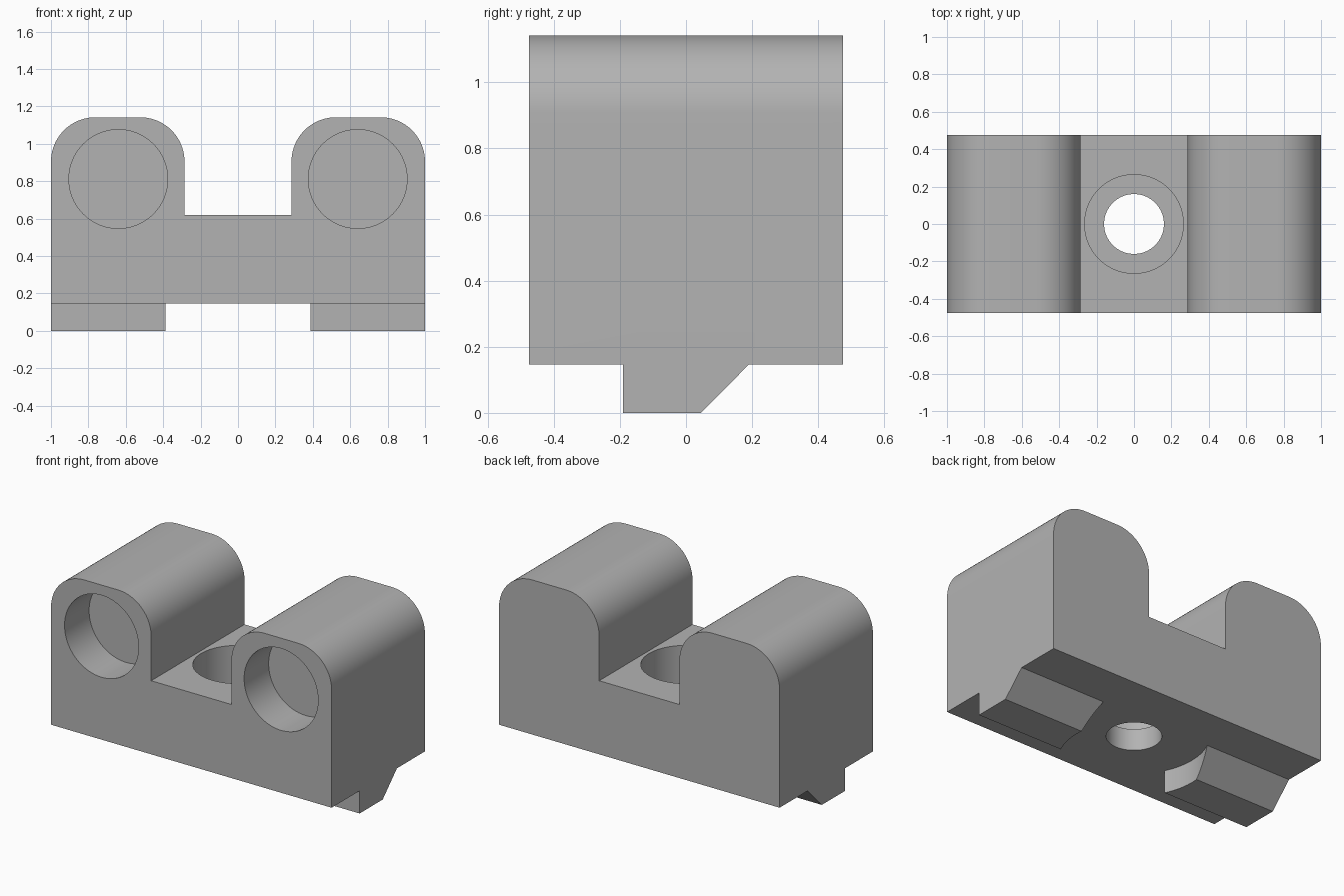
import bpy, math
from mathutils import Matrix, Vector

cube = bpy.data.objects.get("Cube")
if cube:
    bpy.data.objects.remove(cube, do_unlink=True)

WIDTH, DEPTH = 2.0, 0.95
BASE, FLOOR, TOP = 0.146, 0.62, 1.142
INNER, FILLET = 0.286, 0.237

grey = bpy.data.materials.new("plain grey")
grey.use_nodes = True
colour = (0.45, 0.45, 0.45, 1)
grey.diffuse_color = colour
grey.node_tree.nodes["Principled BSDF"].inputs["Base Color"].default_value = colour


def prism(name, profile, start, end, place):
    """Extrude a 2D profile; place(u, v, w) maps it into the model."""
    n = len(profile)
    verts = [place(u, v, w) for w in (start, end) for u, v in profile]
    faces = [tuple(range(n)), tuple(reversed(range(n, 2 * n)))]
    faces += [(i, i + n, (i + 1) % n + n, (i + 1) % n) for i in range(n)]
    mesh = bpy.data.meshes.new(name)
    mesh.from_pydata(verts, [], faces)
    obj = bpy.data.objects.new(name, mesh)
    bpy.context.collection.objects.link(obj)
    mesh.materials.append(grey)
    # Consistent outward normals for the booleans
    import bmesh
    bm = bmesh.new()
    bm.from_mesh(mesh)
    bmesh.ops.recalc_face_normals(bm, faces=bm.faces)
    bm.to_mesh(mesh)
    bm.free()
    return obj


def circle(cx, cy, r, n=96):
    return [(cx + r * math.cos(2 * math.pi * i / n),
             cy + r * math.sin(2 * math.pi * i / n)) for i in range(n)]


def arc(cx, cy, r, first, last, n=20):
    angles = [math.radians(first + (last - first) * i / n) for i in range(n + 1)]
    return [(cx + r * math.cos(a), cy + r * math.sin(a)) for a in angles]


def combine(target, tool, operation):
    mod = target.modifiers.new(operation.lower(), 'BOOLEAN')
    mod.operation, mod.solver, mod.object = operation, 'EXACT', tool
    bpy.context.view_layer.objects.active = target
    bpy.ops.object.modifier_apply(modifier=mod.name)
    bpy.data.objects.remove(tool, do_unlink=True)


def along_x(u, v, w):
    return (w, u, v)


def along_y(u, v, w):
    return (u, w, v)


def along_z(u, v, w):
    return (u, v, w)


# Body: U-shaped outline with rounded shoulders, mirrored left to right
half = [(WIDTH / 2, BASE)]
half += arc(WIDTH / 2 - FILLET, TOP - FILLET, FILLET, 0, 90)
half += arc(INNER + FILLET, TOP - FILLET, FILLET, 90, 180)
half += [(INNER, FLOOR)]
outline = half + [(-x, z) for x, z in reversed(half)]
body = prism("clamp_body", outline, -DEPTH / 2, DEPTH / 2, along_y)

# Feet: keyed rails, scooped by a round clearance around the bolt hole
foot_profile = [(-0.19, 0), (0.045, 0), (0.19, BASE), (0.19, 0.2), (-0.19, 0.2)]
for side in (-1, 1):
    foot = prism("foot", foot_profile, side * 0.3, side * WIDTH / 2, along_x)
    scoop = prism("scoop", circle(0, 0, 0.432), -0.1, 0.3, along_z)
    combine(foot, scoop, 'DIFFERENCE')
    combine(body, foot, 'UNION')

# Blind round pockets in the front
for side in (-1, 1):
    pocket = prism("pocket", circle(side * 0.64, 0.812, 0.264),
                   -DEPTH / 2 - 0.1, -DEPTH / 2 + 0.25, along_y)
    combine(body, pocket, 'DIFFERENCE')

# Bolt hole with its counterbore
combine(body, prism("counterbore", circle(0, 0, 0.264), 0.285, FLOOR + 0.1, along_z), 'DIFFERENCE')
combine(body, prism("bolt_hole", circle(0, 0, 0.16), -0.1, 0.4, along_z), 'DIFFERENCE')

# Smooth curved walls, crisp edges
bpy.ops.object.select_all(action='DESELECT')
body.select_set(True)
bpy.context.view_layer.objects.active = body
bpy.ops.object.shade_smooth_by_angle(angle=math.radians(30))
